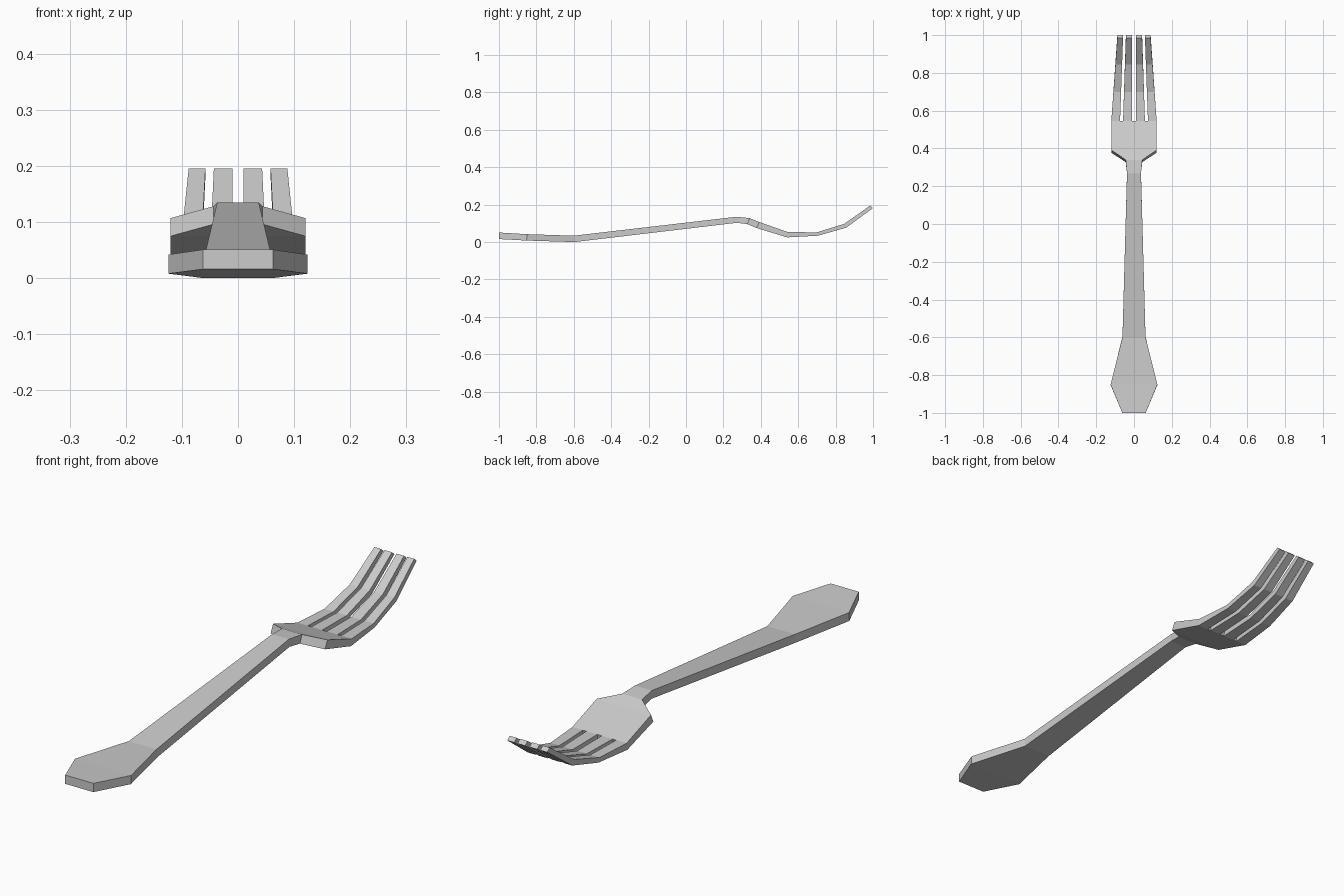
import bpy, bmesh

if "Cube" in bpy.data.objects:
    bpy.data.objects.remove(bpy.data.objects["Cube"])

# side profile stations: (top y, top z, bottom y, bottom z)
STATIONS = [
    (-1.0, .051, -1.0, .016),      # handle end
    (-.85, .042, -.852, .008),     # widest handle
    (-.60, .034, -.597, .0),       # handle waist
    (.268, .135, .272, .103),      # neck start
    (.34, .128, .328, .096),       # neck end
    (.392, .107, .377, .075),      # shoulder
    (.545, .053, .541, .025),      # tine roots
    (.70, .052, .706, .034),
    (.845, .097, .857, .077),
    (.985, .195, 1.0, .182),       # tine tips
]
HALF_WIDTHS = [.062, .124, .061, .037, .044, .12, .12]
# tine edges at root and tip: (inner root, outer root, inner tip, outer tip)
TINES = [(.010, .058, .010, .043), (.074, .12, .058, .088)]
ROOT, TIP = 6, 9

bm = bmesh.new()
cache = {}


def vert(x, i, side):
    key = (round(x, 5), i, side)
    if key not in cache:
        s = STATIONS[i]
        cache[key] = bm.verts.new((x, s[2 * side], s[2 * side + 1]))
    return cache[key]


# outline panels as lists of (x, station)
panels = []
for i in range(ROOT - 1):
    a, b = HALF_WIDTHS[i], HALF_WIDTHS[i + 1]
    panels.append([(-a, i), (a, i), (b, i + 1), (-b, i + 1)])

# head plate, with the tine root points along its far edge
roots = sorted({s * x for t in TINES for x in t[:2] for s in (-1, 1)}, reverse=True)
panels.append([(-.12, ROOT - 1), (.12, ROOT - 1)] + [(x, ROOT) for x in roots])

# four tapering tines
y0, y1 = STATIONS[ROOT][0], STATIONS[TIP][0]
for a0, b0, a1, b1 in TINES:
    for s in (-1, 1):
        for i in range(ROOT, TIP):
            f, g = [(STATIONS[k][0] - y0) / (y1 - y0) for k in (i, i + 1)]
            quad = [(s * (a0 + (a1 - a0) * f), i), (s * (b0 + (b1 - b0) * f), i),
                    (s * (b0 + (b1 - b0) * g), i + 1), (s * (a0 + (a1 - a0) * g), i + 1)]
            panels.append(quad if s > 0 else quad[::-1])

# top and bottom skins, then walls along every open outline edge
edges = set()
for p in panels:
    bm.faces.new([vert(x, i, 0) for x, i in p])
    bm.faces.new([vert(x, i, 1) for x, i in reversed(p)])
    q = [(round(x, 5), i) for x, i in p]
    edges.update(zip(q, q[1:] + q[:1]))
for a, b in edges:
    if (b, a) not in edges:
        bm.faces.new([vert(*b, 0), vert(*a, 0), vert(*a, 1), vert(*b, 1)])
bmesh.ops.recalc_face_normals(bm, faces=bm.faces)

mesh = bpy.data.meshes.new("fork")
bm.to_mesh(mesh)
bm.free()
bpy.context.collection.objects.link(bpy.data.objects.new("fork", mesh))
